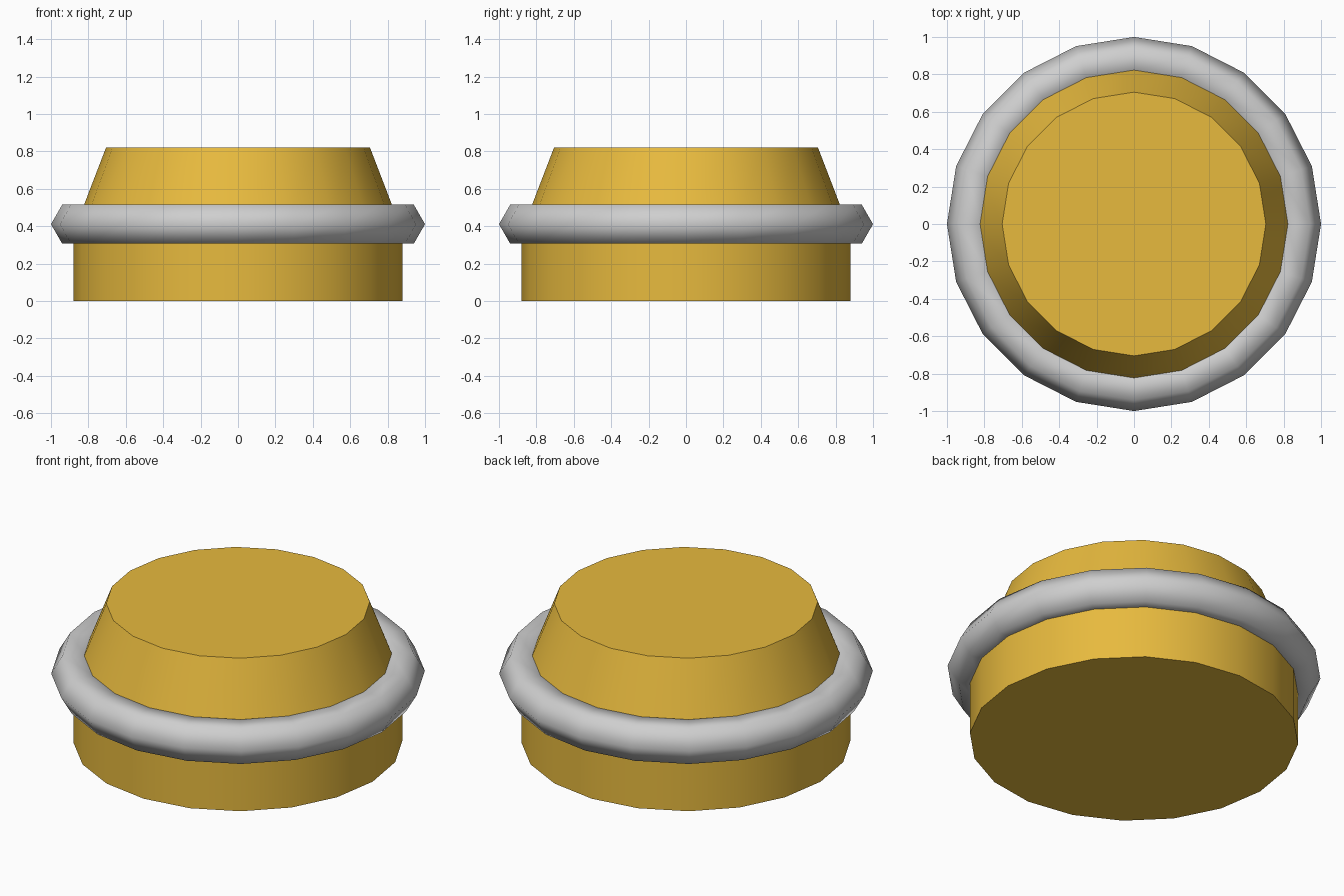
import bpy
import bmesh
from math import cos, sin, tau

SIDES = 20

cube = bpy.data.objects.get("Cube")
if cube:
    bpy.data.objects.remove(cube, do_unlink=True)


def make_material(name, colour):
    mat = bpy.data.materials.new(name)
    mat.use_nodes = True
    mat.diffuse_color = (*colour, 1)
    mat.node_tree.nodes["Principled BSDF"].inputs["Base Color"].default_value = (*colour, 1)
    return mat


def lathe(name, profile, mat, closed):
    """Revolve (radius, height) points around z; cap the ends or join them into a loop."""
    bm = bmesh.new()
    rings = [[bm.verts.new((r * cos(tau * i / SIDES), r * sin(tau * i / SIDES), z))
              for i in range(SIDES)] for r, z in profile]
    pairs = list(zip(rings, rings[1:]))
    if closed:
        pairs.append((rings[-1], rings[0]))
    else:
        bm.faces.new(rings[0])
        bm.faces.new(rings[-1])
    for low, high in pairs:
        for i in range(SIDES):
            j = (i + 1) % SIDES
            bm.faces.new((low[i], low[j], high[j], high[i]))
    bmesh.ops.recalc_face_normals(bm, faces=bm.faces)
    mesh = bpy.data.meshes.new(name)
    bm.to_mesh(mesh)
    bm.free()
    mesh.materials.append(mat)
    obj = bpy.data.objects.new(name, mesh)
    bpy.context.collection.objects.link(obj)
    return obj


def shade(obj, angle):
    bpy.ops.object.select_all(action="DESELECT")
    obj.select_set(True)
    bpy.context.view_layer.objects.active = obj
    bpy.ops.object.shade_smooth_by_angle(angle=angle)


gold = make_material("gold", (0.8, 0.49, 0.048))
grey = make_material("light grey", (0.62, 0.62, 0.62))

# Straight base and tapered crown
base = lathe("base", [(0.88, 0), (0.88, 0.411)], gold, False)
crown = lathe("crown", [(0.863, 0.411), (0.705, 0.822)], gold, False)

# Six-sided tube around the waist
tube = [(0.88 + 0.12 * cos(tau * k / 6), 0.411 + 0.12 * sin(tau * k / 6)) for k in range(6)]
ring = lathe("waist_ring", tube, grey, True)

shade(base, 0.6)
shade(crown, 0.6)
shade(ring, 1.2)
